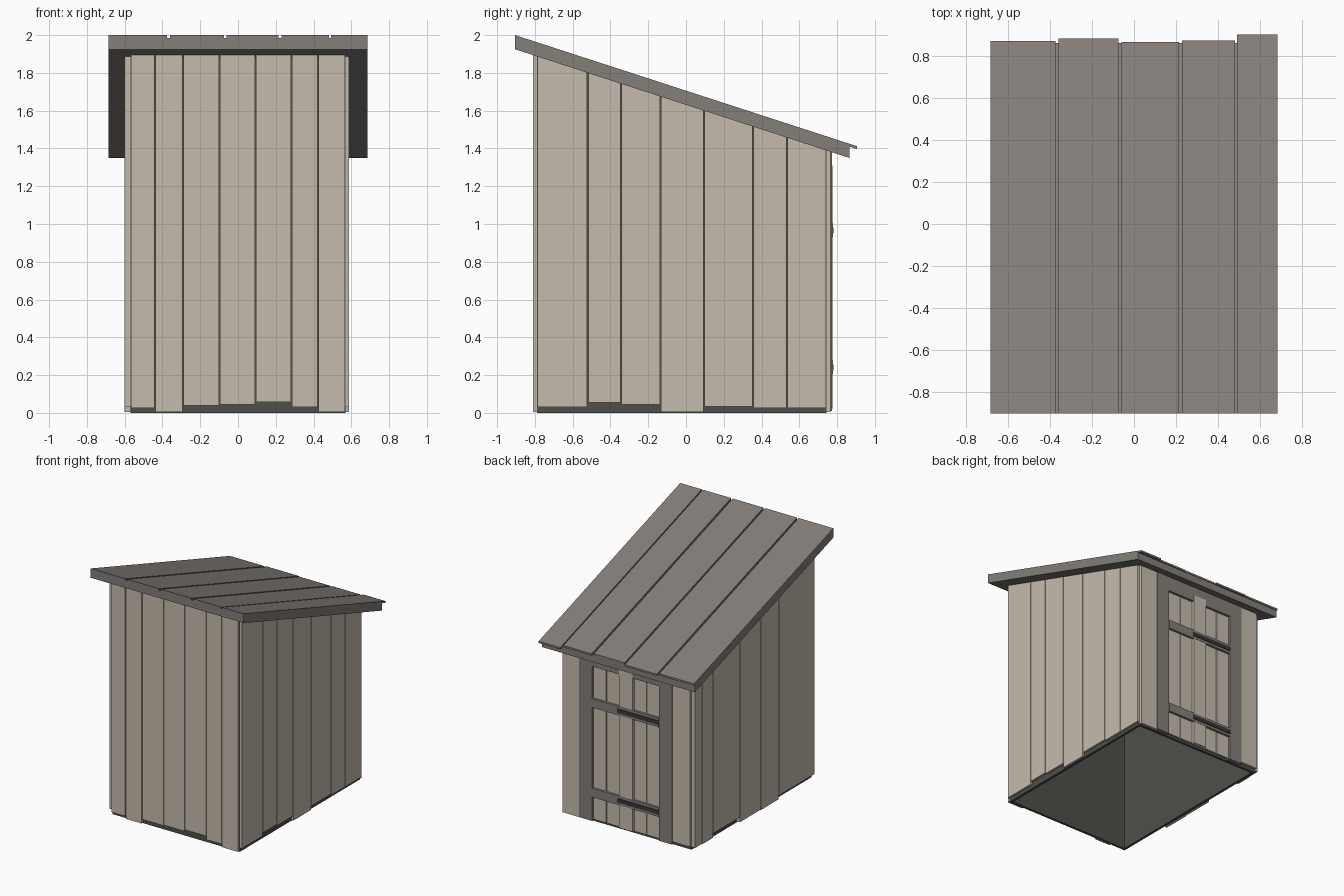
import bpy, bmesh

if "Cube" in bpy.data.objects:
    bpy.data.objects.remove(bpy.data.objects["Cube"])


def material(name, rgb):
    m = bpy.data.materials.new(name)
    m.use_nodes = True
    color = (*rgb, 1)
    m.diffuse_color = color
    m.node_tree.nodes["Principled BSDF"].inputs["Base Color"].default_value = color
    return m


beige = material("pale wood", (0.56, 0.50, 0.42))
grey = material("grey wood", (0.23, 0.21, 0.19))
dark = material("dark backing", (0.077, 0.08, 0.066))
iron = material("dark iron", (0.04, 0.04, 0.038))

FRONT, BACK = -0.79, 0.745      # backing shell
SIDE = 0.57
SKIN = 0.02                     # board thickness
GAP = 0.006


def under_roof(y):
    return 1.925 - 0.325 * (y + 0.905)


def block(name, mat, x, y, bottom, top):
    """Box whose bottom and top may be numbers or functions of y."""
    height = lambda h, v: h(v) if callable(h) else h
    bm = bmesh.new()
    bmesh.ops.create_cube(bm, size=1)
    for v in bm.verts:
        upper = v.co.z > 0
        v.co.x = x[v.co.x > 0]
        v.co.y = y[v.co.y > 0]
        v.co.z = height(top if upper else bottom, v.co.y)
    mesh = bpy.data.meshes.new(name)
    bm.to_mesh(mesh)
    bm.free()
    mesh.materials.append(mat)
    obj = bpy.data.objects.new(name, mesh)
    bpy.context.collection.objects.link(obj)
    return obj


def spans(edges):
    """Neighbouring edges as pairs, leaving a narrow gap between boards."""
    return [(a + GAP / 2, b - GAP / 2) for a, b in zip(edges, edges[1:])]


# Dark backing walls, open at the bottom
inner = 0.02
block("front_backing", dark, (-SIDE, SIDE), (FRONT, FRONT + inner), 0, under_roof)
block("back_backing", dark, (-SIDE, SIDE), (BACK - inner, BACK), 0, under_roof)
for name, s in (("left", 1), ("right", -1)):
    x = sorted((s * SIDE, s * (SIDE - inner)))
    block(name + "_backing", dark, x, (FRONT, BACK), 0, under_roof)

# Front boards
front_edges = [-0.57, -0.44, -0.292, -0.098, 0.092, 0.283, 0.423, 0.57]
front_bottoms = [0.025, 0.005, 0.04, 0.045, 0.058, 0.03, 0.006]
for x, z in zip(spans(front_edges), front_bottoms):
    block("front_board", beige, x, (FRONT - SKIN, FRONT), z, under_roof)

# Side boards
left_edges = [FRONT, -0.52, -0.345, -0.135, 0.095, 0.355, 0.535, BACK]
left_bottoms = [0.03, 0.055, 0.045, 0.005, 0.035, 0.025, 0.025]
for y, z in zip(spans(left_edges), left_bottoms):
    block("left_board", beige, (SIDE, SIDE + 0.017), y, z, under_roof)

right_edges = [FRONT, -0.33, -0.1, 0.17, 0.51, 0.65, BACK]
right_bottoms = [0.035, 0.006, 0.01, 0.05, 0.015, 0.02]
for y, z in zip(spans(right_edges), right_bottoms):
    block("right_board", beige, (-SIDE - 0.03, -SIDE), y, z, under_roof)

# Back boards beside the door
block("back_board_left", beige, (0.41, SIDE), (BACK, BACK + SKIN), 0.006, under_roof)
block("back_board_right", beige, (-SIDE, -0.41), (BACK, BACK + SKIN), 0.03, under_roof)

# Door frame
for name, s in (("left", 1), ("right", -1)):
    x = sorted((s * 0.3, s * 0.415))
    block(name + "_door_post", grey, x, (BACK, BACK + 0.027), 0.01, under_roof)
block("door_header", grey, (-0.3, 0.3), (BACK, BACK + 0.027), 1.26, under_roof)

# Door boards, the middle one reaching over the header
door_edges = [-0.3, -0.18, -0.065, 0.06, 0.18, 0.3]
for i, x in enumerate(spans(door_edges)):
    middle = i == 2
    depth = 0.03 if middle else 0.015
    block("door_board", beige, x, (BACK, BACK + depth - 0.002 * (not middle)),
          0.02, 1.31 if middle else 1.255)

# Door crossbars with hinge straps
for z in (0.205, 0.93):
    block("door_crossbar", grey, (-0.3, 0.3), (BACK, BACK + 0.032), z, z + 0.072)
    block("hinge_strap", iron, (-0.3, 0.07), (BACK, BACK + 0.037), z + 0.02, z + 0.052)

# Roof slab
ROOF = 0.685
roof_deck = lambda y: under_roof(y) + 0.06
roof_top = lambda y: under_roof(y) + 0.075
block("roof_slab", grey, (-ROOF, ROOF), (-0.905, 0.865), under_roof, roof_deck)

# Roof boards with uneven back ends
roof_boards = [(-ROOF, -0.375, 0.875), (-0.36, -0.073, 0.887), (-0.06, 0.215, 0.87),
               (0.23, 0.483, 0.877), (0.492, ROOF, 0.905)]
for a, b, end in roof_boards:
    block("roof_board", grey, (a, b), (-0.905, end), roof_deck, roof_top)
